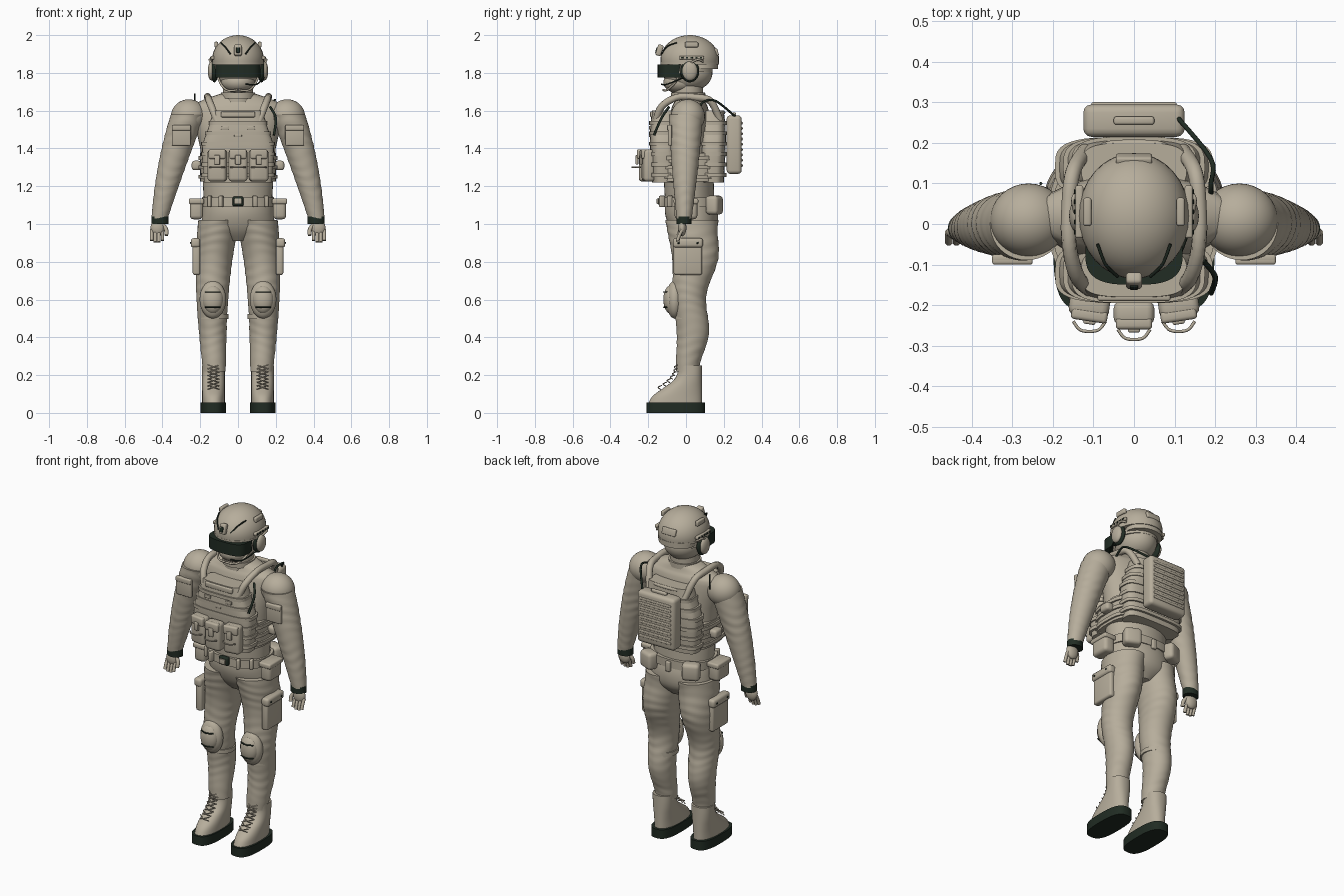
import bpy, bmesh, math
from mathutils import Vector, Matrix, Euler
from math import sin, cos, pi, tau

cube = bpy.data.objects.get("Cube")
if cube:
    bpy.data.objects.remove(cube, do_unlink=True)


def material(name, rgb):
    mat = bpy.data.materials.new(name)
    mat.use_nodes = True
    mat.diffuse_color = (*rgb, 1)
    mat.node_tree.nodes["Principled BSDF"].inputs["Base Color"].default_value = mat.diffuse_color
    return mat


TAN = material("khaki fabric", (.47, .42, .33))
DARK = material("dark green rubber", (.015, .025, .017))


def finish(name, bm, mat, angle=40):
    """Turn a bmesh into an object; every left part also gets its right twin."""
    bmesh.ops.recalc_face_normals(bm, faces=bm.faces)
    mesh = bpy.data.meshes.new(name)
    bm.to_mesh(mesh)
    bm.free()
    mesh.materials.append(mat)
    mesh.shade_smooth()
    mesh.set_sharp_from_angle(angle=math.radians(angle))
    bpy.context.collection.objects.link(bpy.data.objects.new(name, mesh))
    if name.startswith("left_"):
        twin = mesh.copy()
        twin.transform(Matrix.Diagonal((-1, 1, 1, 1)))
        twin.flip_normals()
        twin_name = name.replace("left_", "right_")
        bpy.context.collection.objects.link(bpy.data.objects.new(twin_name, twin))


def spline(points, steps):
    """Catmull-Rom curve through points of any dimension."""
    points = [Vector(p) for p in points]
    points = [points[0], *points, points[-1]]
    curve = []
    for a, b, c, d in zip(points, points[1:], points[2:], points[3:]):
        for k in range(steps):
            t = k / steps
            curve.append(b + (c - a) * t / 2 + (a * 2 - b * 5 + c * 4 - d) * t**2 / 2
                         + (b * 3 - a - c * 3 + d) * t**3 / 2)
    return curve + [points[-1]]


def skin(name, loops, mat, angle=40):
    """Bridge point loops and close both ends."""
    bm = bmesh.new()
    loops = [[bm.verts.new(p) for p in loop] for loop in loops]
    for low, high in zip(loops, loops[1:]):
        for k in range(len(low)):
            bm.faces.new((low[k], low[k - 1], high[k - 1], high[k]))
    bm.faces.new(loops[0])
    bm.faces.new(loops[-1])
    finish(name, bm, mat, angle)


def ring(z, wide, deep, x=0, y=0):
    return z, wide, deep, x, y


def loft(name, rings, mat=TAN, power=2, steps=4, fold=0, sides=40):
    """Stacked super-ellipse rings, optionally rippled by cloth folds."""
    loops = []
    for z, wide, deep, x, y in spline(rings, steps):
        loop = []
        for k in range(sides):
            a = tau * k / sides
            c, s = cos(a), sin(a)
            ripple = 1 + fold * sin(z * 120 + 2 * sin(a * 2 + z * 9)) * (.6 + .4 * sin(z * 23 + a))
            loop.append((x + wide * ripple * math.copysign(abs(c) ** (2 / power), c),
                         y + deep * ripple * math.copysign(abs(s) ** (2 / power), s), z))
        loops.append(loop)
    skin(name, loops, mat)


def band(name, z, height, wide, deep, x=0, y=0, mat=TAN, power=3):
    loft(name, [ring(z + e * height / 2, wide, deep, x, y) for e in (-1, 1)], mat, power, steps=1)


def tube(name, points, radius, mat=TAN, sides=8):
    path = spline(points, 5)
    loops = []
    for i, p in enumerate(path):
        along = path[min(i + 1, len(path) - 1)] - path[max(i - 1, 0)]
        u = along.cross(Vector((.3, .9, .2))).normalized()
        v = along.cross(u).normalized()
        angles = [tau * k / sides for k in range(sides)]
        loops.append([p + (u * cos(a) + v * sin(a)) * radius for a in angles])
    skin(name, loops, mat, angle=60)


def box(name, at, size, mat=TAN, turn=0, tilt=0):
    bm = bmesh.new()
    bmesh.ops.create_cube(bm, size=1, matrix=Matrix.Diagonal((*size, 1)))
    bmesh.ops.bevel(bm, geom=bm.edges[:], offset=min(.02, min(size) * .3), segments=3, profile=.5, affect='EDGES')
    bm.transform(Matrix.Translation(at) @ Euler((tilt, 0, turn)).to_matrix().to_4x4())
    finish(name, bm, mat)


def ball(name, at, radii, mat=TAN, floor=0):
    """Ellipsoid, flattened below the floor height."""
    bm = bmesh.new()
    bmesh.ops.create_uvsphere(bm, u_segments=32, v_segments=24, radius=1,
                              matrix=Matrix.Translation(at) @ Matrix.Diagonal((*radii, 1)))
    for vert in bm.verts:
        vert.co.z = max(vert.co.z, floor)
    finish(name, bm, mat)


# Torso, hips, neck and masked head
loft("torso", [ring(1.1, wide=.18, deep=.13, y=.02), ring(1.4, wide=.2, deep=.13, y=.01),
               ring(1.6, wide=.25, deep=.1, y=.02), ring(1.65, wide=.2, deep=.08, y=.02),
               ring(1.69, wide=.09, deep=.07, y=.02)], fold=.004)
loft("hips", [ring(.91, wide=.06, deep=.07, y=.04), ring(.97, wide=.18, deep=.12, y=.04),
              ring(1.05, wide=.19, deep=.14, y=.03), ring(1.13, wide=.18, deep=.13, y=.02)])
band("neck", z=1.72, height=.15, wide=.08, deep=.08, y=.01, power=2)
band("collar", z=1.68, height=.03, wide=.09, deep=.09, y=.01, power=2)
ball("masked_head", at=(0, .01, 1.8), radii=(.11, .13, .1))
ball("masked_jaw", at=(0, -.03, 1.75), radii=(.09, .09, .06))

# Helmet and goggles
ball("helmet", at=(0, .02, 1.87), radii=(.137, .155, .13), floor=1.85)
band("helmet_rim", z=1.85, height=.01, wide=.137, deep=.155, y=.02, power=2)
band("helmet_nape", z=1.84, height=.04, wide=.11, deep=.09, y=.08, power=2)
band("goggles", z=1.81, height=.07, wide=.12, deep=.08, y=-.07, mat=DARK)
band("goggle_strap", z=1.82, height=.03, wide=.12, deep=.13, y=.01, power=2)
box("helmet_mount", at=(0, -.14, 1.92), size=(.04, .03, .06), tilt=-.3)
box("mount_socket", at=(0, -.155, 1.92), size=(.02, .01, .03), mat=DARK, tilt=-.3)
box("helmet_rear_patch", at=(0, .16, 1.91), size=(.09, .02, .04), tilt=.3)
tube("left_helmet_cord", [(.04, -.13, 1.9), (.07, -.1, 1.94), (.09, -.05, 1.96)], radius=.004, mat=DARK)
box("left_helmet_patch", at=(.115, .03, 1.95), size=(.02, .07, .03))
box("left_helmet_rail", at=(.135, .03, 1.88), size=(.02, .13, .02))
for k in range(5):
    box("left_rail_slot", at=(.145, k / 40 - .02, 1.88), size=(.006, .012, .01), mat=DARK)

# Headset
ball("left_ear_cushion", at=(.125, .02, 1.81), radii=(.02, .05, .06), mat=DARK)
ball("left_ear_cup", at=(.14, .02, 1.81), radii=(.02, .04, .05))
tube("left_headset_arm", [(.14, .02, 1.85), (.15, .06, 1.87), (.13, .09, 1.86)], radius=.006)
tube("left_chin_strap", [(.12, -.02, 1.85), (.1, -.05, 1.76), (.06, -.1, 1.71), (0, -.12, 1.71)], radius=.006)
tube("microphone_boom", [(.14, 0, 1.78), (.1, -.1, 1.74), (.04, -.13, 1.74)], radius=.004, mat=DARK)

# Plate carrier with webbing
for side, y in (("front", -.12), ("back", .14)):
    loft("vest_" + side, [ring(1.22, wide=.18, deep=.06, y=y), ring(1.4, wide=.19, deep=.07, y=y),
                          ring(1.5, wide=.16, deep=.07, y=y), ring(1.6, wide=.13, deep=.06, y=y)], power=3.5)
    for k in range(6):
        narrowing = max(k - 3, 0) * .02
        band(side + "_webbing", z=1.26 + k * .055, height=.02, wide=.195 - narrowing, deep=.075, y=y, power=3.5)
band("cummerbund", z=1.3, height=.15, wide=.2, deep=.17, y=.01)
for k in range(3):
    band("cummerbund_webbing", z=1.25 + k / 20, height=.02, wide=.21, deep=.175, y=.01)
    box("chest_buckle", at=(k * .07 - .07, -.19, 1.51 - k % 2 * .04), size=(.04, .01, .02))
box("admin_panel", at=(0, -.18, 1.58), size=(.18, .02, .03))
tube("drag_handle", [(x, .21 - 4 * x * x, 1.59) for x in (-.1, -.06, .06, .1)], radius=.01)
tube("left_shoulder_strap", [(.11, -.16, 1.54), (.14, -.13, 1.62), (.16, -.05, 1.67), (.16, .05, 1.67),
                             (.15, .13, 1.65), (.12, .18, 1.55)], radius=.019, sides=12)
box("left_side_buckle", at=(.22, .03, 1.31), size=(.05, .07, .05))

# Magazine pouches with flaps and pull loops
for k in (-1, 0, 1):
    x, y, turn = k * .11, abs(k) * .02 - .22, k * .15
    box("magazine_pouch", at=(x, y, 1.31), size=(.1, .06, .17), turn=turn)
    box("pouch_flap", at=(x, y - .025, 1.37), size=(.09, .03, .05), turn=turn)
    box("pouch_tab", at=(x, y - .04, 1.34), size=(.03, .015, .05), turn=turn)
    tube("pull_loop", [(x + e * .04, y - .07 + 30 * e**2 / 1000, 1.3) for e in (-1, -.5, .5, 1)], radius=.004)

# Back pack with ribs, cable, hose and antenna
box("back_pack", at=(0, .255, 1.42), size=(.25, .08, .31))
box("pack_top_bar", at=(0, .255, 1.58), size=(.1, .02, .02))
for k in range(9):
    box("pack_rib", at=(0, .293, 1.31 + k * .028), size=(.21, .015, .015))
tube("radio_cable", [(.19, .07, 1.62), (.19, .1, 1.65), (.19, .16, 1.65), (.11, .26, 1.57)], radius=.006, mat=DARK)
tube("drink_hose", [(.17, -.09, 1.62), (.2, -.13, 1.56), (.19, -.17, 1.47)], radius=.007, mat=DARK)
tube("antenna", [(-.23, .1, 1.6), (-.23, .1, 1.69)], radius=.004, mat=DARK)

# Belt and its pouches
band("belt", z=1.115, height=.05, wide=.19, deep=.145, y=.02, power=2.4)
box("belt_buckle", at=(0, -.13, 1.12), size=(.06, .03, .05), mat=DARK)
box("buckle_plate", at=(0, -.15, 1.12), size=(.04, .01, .03))
box("rear_belt_clip", at=(0, .17, 1.1), size=(.03, .02, .06))
for x in (.09, .15):
    box("left_belt_loop", at=(x, .7 * x - .19, 1.12), size=(.02, .03, .06), turn=.4)
box("left_hip_pouch", at=(.22, 0, 1.08), size=(.07, .12, .11))
box("left_hip_pouch_flap", at=(.22, 0, 1.12), size=(.08, .13, .03))
box("left_rear_pouch", at=(.14, .15, 1.1), size=(.1, .07, .1), turn=-.4)

# Sleeves with pockets
ball("left_shoulder", at=(.26, .01, 1.57), radii=(.095, .09, .09))
sleeve = []
for k in range(9):
    t = k / 8
    sleeve.append(ring(1.58 - .55 * t, wide=.09 - .047 * t**1.5, deep=.09 - .05 * t**1.3,
                       x=.265 + .19 * t - .04 * t * t, y=-.01 * t))
loft("left_sleeve", sleeve, fold=.018, steps=6)
box("left_sleeve_pocket", at=(.3, -.085, 1.47), size=(.1, .02, .11))
box("left_sleeve_pocket_flap", at=(.3, -.09, 1.51), size=(.1, .02, .03))

# Gloves with dark wristbands
band("left_wristband", z=1.02, height=.04, wide=.046, deep=.04, x=.413, y=-.01, mat=DARK, power=2)
ball("left_palm", at=(.425, -.02, .98), radii=(.038, .022, .045))
for k in range(4):
    x, tip = .4 + k * .019, .9 + abs(k - 1.5) / 120
    tube("left_finger", [(x, -.02, .97), (x, -.035, .94), (x, -.045, tip)], radius=.0095)
tube("left_thumb", [(.4, -.02, 1), (.38, -.03, .97), (.38, -.04, .94)], radius=.011)

# Trousers: calf, knee and thigh follow one wave
trouser = []
for k in range(13):
    t = k / 12
    wave, wide = cos(2 * tau * t), .06 + .05 * t
    trouser.append(ring(.22 + .8 * t, wide=wide, deep=wide + .03 * t**3 + .006 * (1 - wave),
                        x=.125 + .012 * sin(pi * t) - .025 * t**4, y=.018 + .025 * t - .012 * wave))
loft("left_trouser", trouser, fold=.014, steps=6)
box("left_cargo_pocket", at=(.22, .01, .82), size=(.04, .15, .18))
box("left_cargo_flap", at=(.225, .01, .9), size=(.05, .16, .05))
for y in (-.04, .06):
    box("left_flap_stud", at=(.25, y, .9), size=(.006, .01, .01), mat=DARK)

# Knee pads
ball("left_knee_pad", at=(.133, -.06, .6), radii=(.07, .045, .1))
ball("left_knee_cap", at=(.133, -.08, .6), radii=(.055, .04, .075))
for z in (.56, .64):
    tube("left_knee_slit", [(.133 + e * .04, e * e * .015 - .117, z) for e in (-1, 0, 1)], radius=.004, mat=DARK)
band("left_knee_strap", z=.51, height=.025, wide=.08, deep=.085, x=.13, y=.025, power=2)

# Boots: the front sweeps back from toe to shin
band("left_sole", z=.027, height=.054, wide=.068, deep=.155, x=.131, y=-.055, mat=DARK, power=2.8)
boot = []
for k in range(6):
    t = min(k / 4, 1)
    front, heel = -.2 + .155 * t * t * (3 - 2 * t), .085
    boot.append(ring(.05 + k * .04, wide=.06, deep=(heel - front) / 2, x=.13, y=(heel + front) / 2))
loft("left_boot", boot, power=2.3)
for k in range(7):
    z, y = .125 + k * .018, -.05 - .085 * (1 - k / 6)**2
    for e in (-.03, .03):
        tube("left_lace", [(.13 - e, y, z), (.13, y - .012, z + .01), (.13 + e, y + .005, z + .02)], radius=.003, sides=5)
